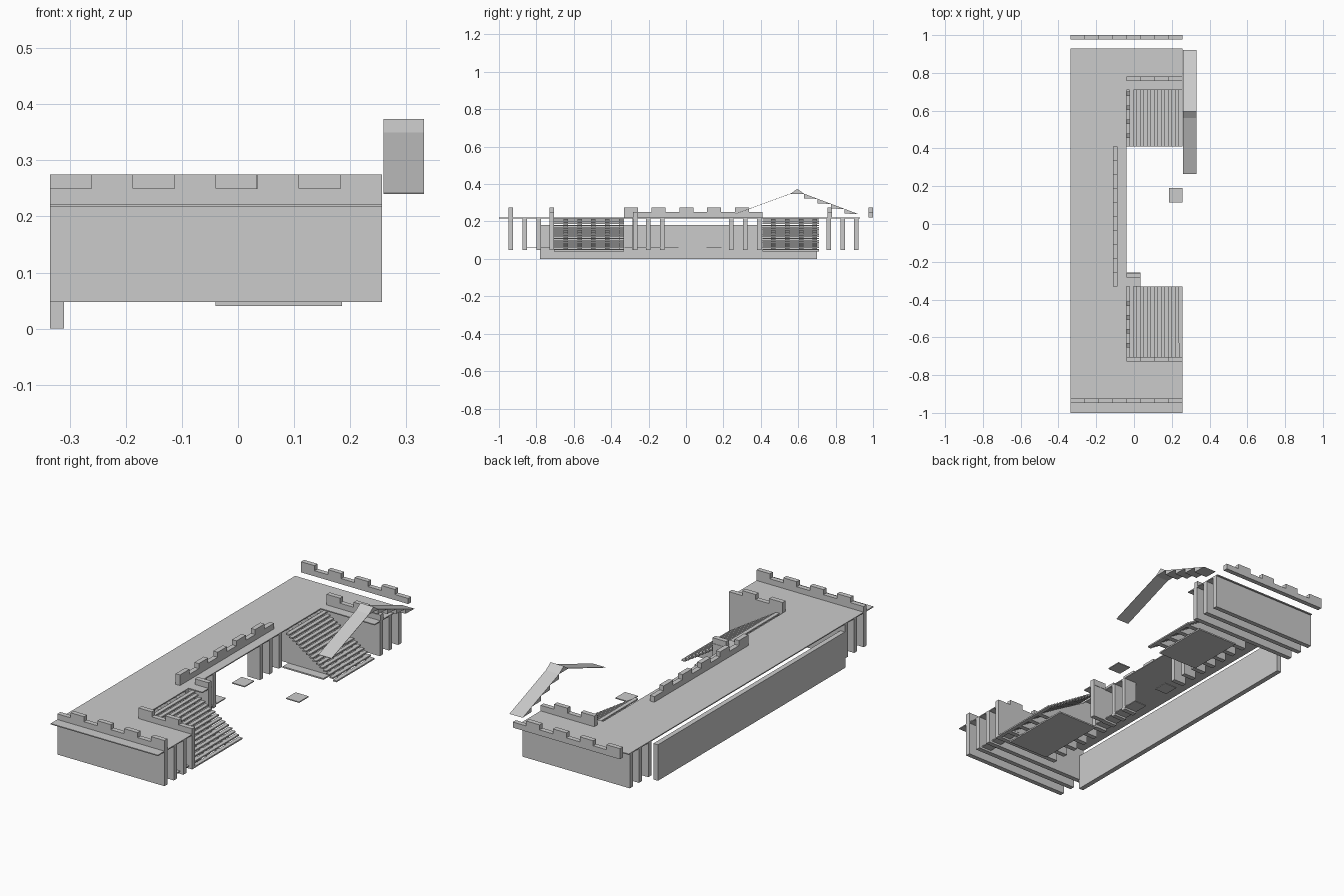
import bpy, bmesh

if "Cube" in bpy.data.objects:
    bpy.data.objects.remove(bpy.data.objects["Cube"])

XL, XR, XI = -0.335, 0.257, -0.04      # outer back, front of arms, inner edge
FLOOR, DECK, TOP = 0.047, 0.217, 0.222  # wall foot, deck underside, deck top
T = 0.024                               # wall thickness
PITCH = 0.0742


def mesh_object(name, bm):
    bmesh.ops.recalc_face_normals(bm, faces=bm.faces)
    me = bpy.data.meshes.new(name)
    bm.to_mesh(me)
    bm.free()
    ob = bpy.data.objects.new(name, me)
    bpy.context.collection.objects.link(ob)
    return ob


def prism(name, pts, axis, a, b):
    """Extrude a 2D outline along x (pts = y,z), y (pts = x,z) or z (pts = x,y)."""
    place = {'x': lambda p: (a, p[0], p[1]),
             'y': lambda p: (p[0], a, p[1]),
             'z': lambda p: (p[0], p[1], a)}[axis]
    bm = bmesh.new()
    face = bm.faces.new([bm.verts.new(place(p)) for p in pts])
    ext = bmesh.ops.extrude_face_region(bm, geom=[face])
    vs = [v for v in ext['geom'] if isinstance(v, bmesh.types.BMVert)]
    bmesh.ops.translate(bm, verts=vs, vec=[(b - a) * (c == axis) for c in 'xyz'])
    return mesh_object(name, bm)


def box(name, x0, x1, y0, y1, z0, z1):
    return prism(name, [(x0, y0), (x1, y0), (x1, y1), (x0, y1)], 'z', z0, z1)


def battlement(name, axis, start, end, a, b, merlon_first=True):
    """Crenellated strip: low and high sections of equal length alternate."""
    pts = [(end, TOP), (start, TOP)]
    n = round((end - start) / PITCH)
    step = (end - start) / n
    for i in range(n):
        z = 0.275 if (i % 2 == 0) == merlon_first else 0.25
        pts += [(start + i * step, z), (start + (i + 1) * step, z)]
    prism(name, pts, axis, a, b)


# U-shaped deck
prism("deck", [(XL, -1), (XR, -1), (XR, -0.705), (XI, -0.705),
               (XI, 0.71), (XR, 0.71), (XR, 0.93), (XL, 0.93)], 'z', DECK, TOP)

# long back wall, stopping short of the deck
box("back_wall", XL, XL + 0.025, -0.78, 0.70, 0, 0.18)

# cross walls under the arms
for y in (-0.948, -0.873, -0.799, 0.752, 0.826, 0.898):
    box("arm_wall", XL, XR, y, y + T, FLOOR, DECK)
box("arm_inner_wall", -0.11, XR, -0.729, -0.705, FLOOR, DECK)

# short walls beside the gate opening
for y in (-0.359, -0.287, -0.213, -0.139, 0.231, 0.306, 0.380):
    box("gate_wall", -0.11, XI, y, y + T, FLOOR, DECK)

# stairs with triangular fins and a floor plate
STEPS = 15
run = (XR + 0.022) / STEPS
rise = (DECK - 0.054) / (STEPS - 1)
for y0, y1, fins in ((-0.705, -0.332, (-0.655, -0.581, -0.507, -0.433)),
                     (0.41, 0.71, (0.455, 0.529, 0.603, 0.677))):
    for i in range(STEPS):
        x1 = XR - i * run
        z = 0.054 + i * rise
        box("stair_tread", x1 - run * 1.05, x1, y0, y1, z - 0.007, z)
    for y in fins:
        prism("stair_fin", [(-0.11, FLOOR), (XR - 0.01, FLOOR), (-0.03, 0.208),
                            (XI, DECK), (-0.11, DECK)], 'y', y, y + T)
    box("stair_floor", XI, 0.185, y0, y1, 0.04, FLOOR)

# thin ground slabs
box("gate_slab_left", -0.11, XI, -0.33, -0.04, 0.057, 0.062)
box("gate_slab_right", -0.11, XI, 0.11, 0.185, 0.057, 0.062)
box("loose_slab", 0.185, XR, 0.115, 0.19, 0.057, 0.062)
box("corner_slab", 0.185, 0.24, -0.85, -0.63, 0.057, 0.062)

# small balcony with its post and parapet
box("balcony", XI, 0.035, -0.332, -0.257, DECK, TOP)
box("balcony_post", XI, 0.035, -0.283, -0.259, FLOOR, DECK)
box("balcony_parapet", XI, 0.035, -0.283, -0.259, TOP, 0.25)

# battlements
battlement("front_battlement", 'y', XL, XR, -0.948, -0.924, False)
battlement("rear_battlement", 'y', XL, XR, 0.976, 1.0)
battlement("left_arm_battlement", 'y', XI, XR, -0.729, -0.705)
battlement("right_arm_battlement", 'y', XI, XR, 0.757, 0.781)
battlement("gate_battlement", 'x', -0.332, 0.41, -0.112, -0.088)

# floating canopy: thin ramp, peak, and sawtooth slope
CX0, CX1 = XR + 0.002, 0.332
prism("canopy_ramp", [(0.265, 0.24), (0.56, 0.348), (0.56, 0.350), (0.265, 0.242)],
      'x', CX0, CX1)
prism("canopy_peak", [(0.558, 0.348), (0.632, 0.348), (0.595, 0.374)], 'x', CX0, CX1)
for i in range(4):
    y, z = 0.632 + i * 0.072, 0.348 - i * 0.027
    prism("canopy_tooth", [(y, z), (y, z - 0.025), (y + 0.072, z - 0.027)],
          'x', CX0, CX1)
